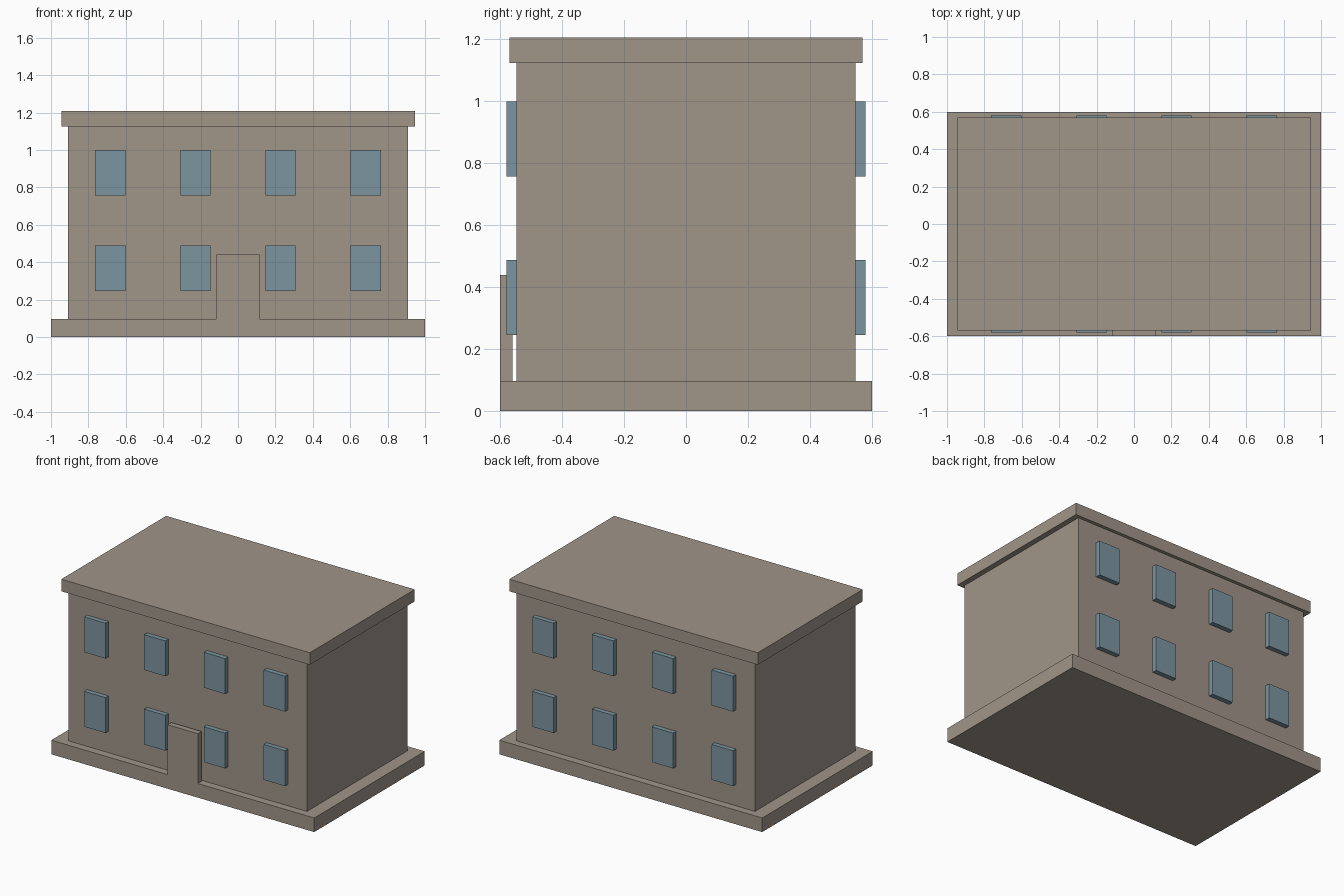
import bpy

old = bpy.data.objects.get("Cube")
if old:
    bpy.data.objects.remove(old, do_unlink=True)


def material(name, rgb):
    mat = bpy.data.materials.new(name)
    mat.use_nodes = True
    colour = (*rgb, 1.0)
    mat.diffuse_color = colour
    mat.node_tree.nodes["Principled BSDF"].inputs["Base Color"].default_value = colour
    return mat


def box(name, x, y, z, mat):
    """Box spanning the given (min, max) ranges."""
    spans = (x, y, z)
    bpy.ops.mesh.primitive_cube_add(size=1, location=[(a + b) / 2 for a, b in spans])
    obj = bpy.context.object
    obj.name = name
    obj.scale = [b - a for a, b in spans]
    bpy.ops.object.transform_apply(location=False, rotation=False, scale=True)
    obj.data.materials.append(mat)
    return obj


stone = material("warm grey stone", (0.35, 0.30, 0.25))
glass = material("blue grey glass", (0.20, 0.30, 0.35))

# Main masses
box("foundation", (-1, 1), (-0.6, 0.6), (0, 0.097), stone)
box("walls", (-0.908, 0.908), (-0.547, 0.547), (0.097, 1.124), stone)
box("roof_slab", (-0.945, 0.945), (-0.57, 0.57), (1.124, 1.207), stone)

# Door panel standing just in front of the wall
box("front_door", (-0.115, 0.115), (-0.6, -0.56), (0.097, 0.44), stone)

# Windows: two floors of four, on front and back
half_width = 0.081
for side, y in (("front", (-0.58, -0.54)), ("back", (0.54, 0.58))):
    for floor, z in (("lower", (0.245, 0.488)), ("upper", (0.757, 1.0))):
        for i in range(4):
            cx = (i - 1.5) * 0.455
            box(f"{side}_{floor}_window_{i + 1}",
                (cx - half_width, cx + half_width), y, z, glass)
